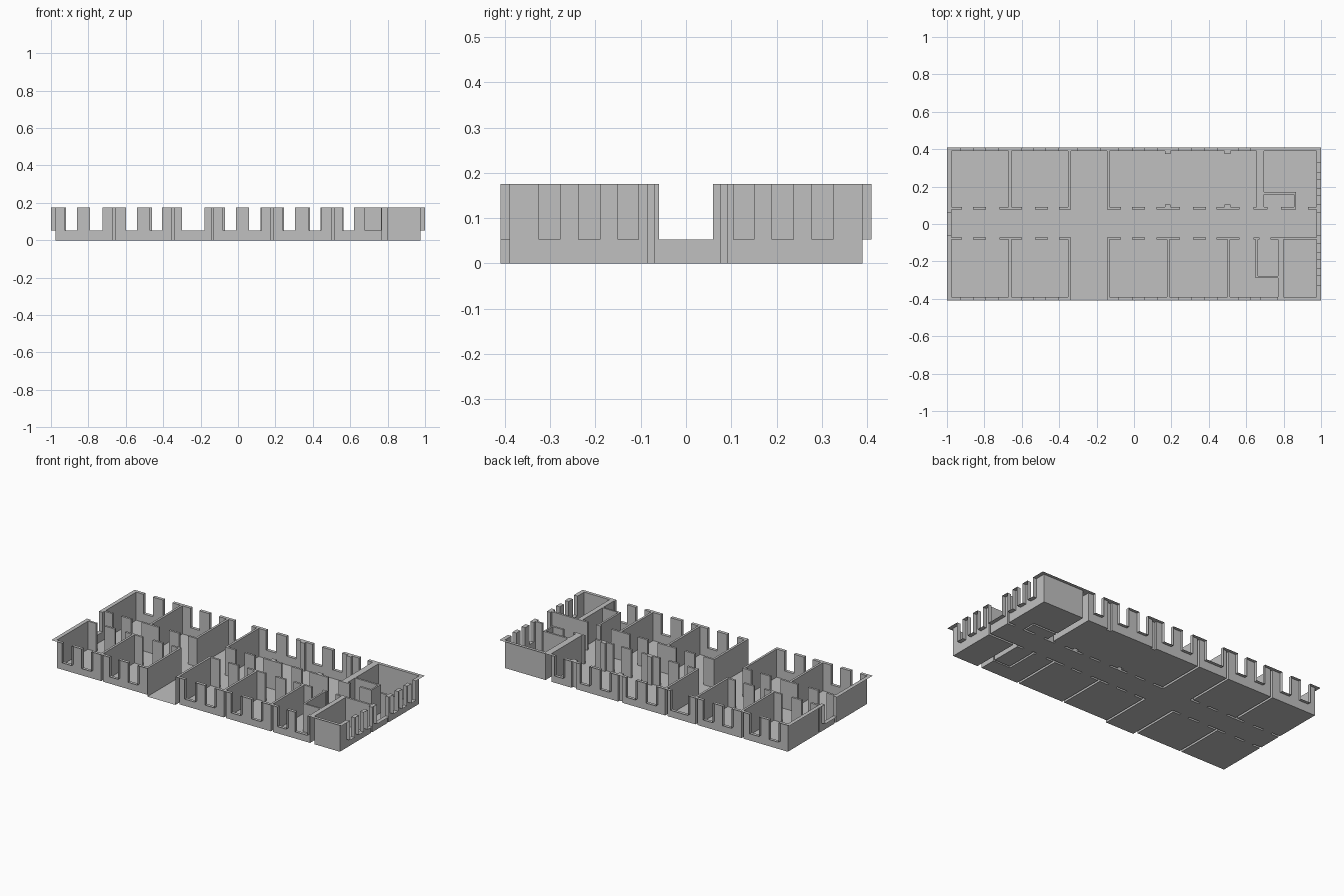
import bpy, bmesh

cube = bpy.data.objects.get("Cube")
if cube:
    bpy.data.objects.remove(cube, do_unlink=True)

FLOOR, SILL, TOP = 0.0, 0.053, 0.175
OX, OY, IX, IY = 1.0, 0.41, 0.975, 0.39
T = 0.014  # partition thickness

# Plan rectangles (x0, x1, y0, y1, height); later ones override earlier ones
plan = []


def area(x0, x1, y0, y1, h=TOP):
    plan.append((x0, x1, y0, y1, h))


# Outer walls around one open floor
area(-OX, OX, -OY, OY)
area(-IX, IX, -IY, IY, FLOOR)

# Corridor walls with door gaps
shared = [(-IX, -.92), (-.86, -.79), (-.72, -.60), (-.53, -.46), (-.40, -.338),
          (-.144, -.07), (-.01, .06), (.12, .245), (.315, .385), (.44, .565)]
for a, b in shared + [(.64, .67), (.73, IX)]:
    area(a, b, -.084, -.071)
for a, b in shared + [(.64, .715), (.785, .86), (.93, IX)]:
    area(a, b, .077, .09)

# Room partitions
for x in (-.67, -.352, -.144):
    area(x, x + T, -IY, -.071)
    area(x, x + T, .077, IY)
for x in (.176, .50):
    area(x, x + T, -IY, -.071)
area(.77, .80, -IY, -.071)
area(.655, .695, .077, IY)

# Small closets
area(.65, .662, -.288, -.071)
area(.65, .78, -.288, -.278)
area(.69, .865, .158, .17)
area(.855, .865, .077, .17)

# Pilasters in the large room
for x in (.18, .50):
    area(x - .015, x + .015, .375, IY)
    area(x - .015, x + .015, .077, .105)

# Windows, open at the top
long_windows = [(-.925, -.86), (-.79, -.725), (-.60, -.54), (-.47, -.405),
                (-.08, -.01), (.06, .125), (.24, .305), (.38, .445), (.56, .62)]
for a, b in long_windows + [(.68, .765)]:
    area(a, b, -OY, -IY, SILL)
for a, b in long_windows + [(-.30, -.18)]:
    area(a, b, IY, OY, SILL)
for a, b in [(.105, .15), (.19, .237), (.278, .325)]:
    area(IX, OX, a, b, SILL)
    area(IX, OX, -b, -a, SILL)

# Corridor end openings and the open front hall
for a, b in [(-OX, -IX), (IX, OX)]:
    area(a, b, -.06, .06, SILL)
area(-.338, -.144, -OY, -IY, FLOOR)

# Grid of cells between all plan lines
xs = sorted({v for r in plan for v in r[:2]})
ys = sorted({v for r in plan for v in r[2:4]})


def height_at(i, j):
    cx, cy = (xs[i] + xs[i + 1]) / 2, (ys[j] + ys[j + 1]) / 2
    return [h for a, b, c, d, h in plan if a < cx < b and c < cy < d][-1]


nx, ny = len(xs) - 1, len(ys) - 1
heights = [[height_at(i, j) for j in range(ny)] for i in range(nx)]

# One grey for the whole shell
mat = bpy.data.materials.new("plain_grey")
mat.use_nodes = True
grey = (0.53, 0.53, 0.53, 1)
mat.diffuse_color = grey
mat.node_tree.nodes["Principled BSDF"].inputs["Base Color"].default_value = grey


def build(name, quads):
    bm = bmesh.new()
    for quad in quads:
        bm.faces.new([bm.verts.new(p) for p in quad])
    bmesh.ops.remove_doubles(bm, verts=bm.verts, dist=1e-5)
    bmesh.ops.dissolve_limit(bm, angle_limit=0.01, verts=bm.verts, edges=bm.edges)
    bmesh.ops.triangulate(bm, faces=[f for f in bm.faces if len(f.verts) > 4])
    mesh = bpy.data.meshes.new(name)
    bm.to_mesh(mesh)
    bm.free()
    mesh.materials.append(mat)
    bpy.context.collection.objects.link(bpy.data.objects.new(name, mesh))


def level(h):
    return [[(xs[i], ys[j], h), (xs[i + 1], ys[j], h),
             (xs[i + 1], ys[j + 1], h), (xs[i], ys[j + 1], h)]
            for i in range(nx) for j in range(ny) if heights[i][j] == h]


# Upright faces wherever two neighbouring cells differ in height
sides = []
for i in range(nx):
    for j in range(ny):
        h = heights[i][j]
        if i + 1 < nx and heights[i + 1][j] != h:
            x, g = xs[i + 1], heights[i + 1][j]
            sides.append([(x, ys[j], g), (x, ys[j + 1], g), (x, ys[j + 1], h), (x, ys[j], h)])
        if j + 1 < ny and heights[i][j + 1] != h:
            y, g = ys[j + 1], heights[i][j + 1]
            sides.append([(xs[i], y, h), (xs[i + 1], y, h), (xs[i + 1], y, g), (xs[i], y, g)])

build("room_floors", level(FLOOR))
build("window_sills", level(SILL))
build("wall_tops", level(TOP))
build("wall_sides", sides)
